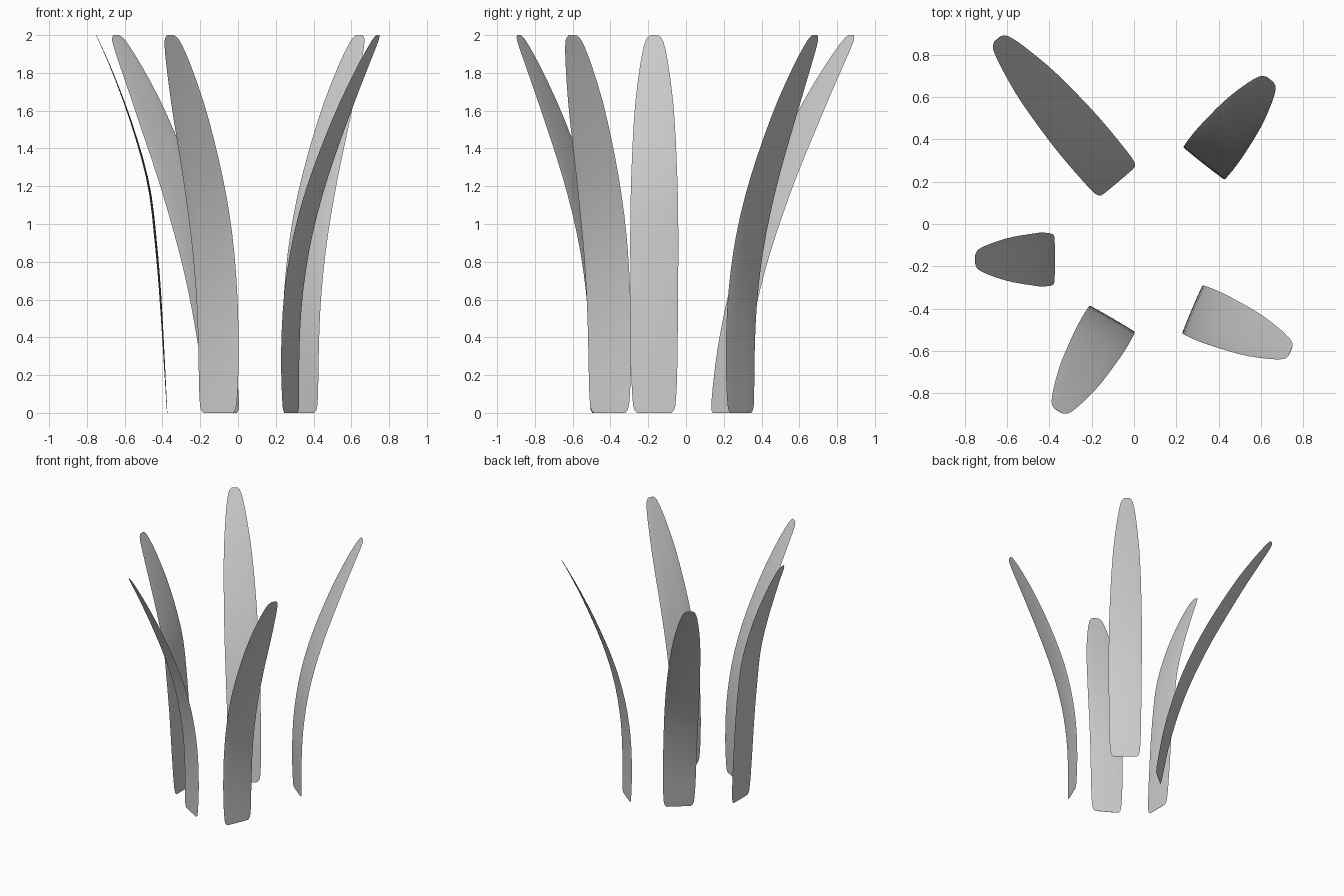
import bpy, bmesh, math
from mathutils import Vector

if "Cube" in bpy.data.objects:
    bpy.data.objects.remove(bpy.data.objects["Cube"])


def sample(points, z):
    """Smooth Hermite interpolation of (z, value) pairs."""
    n = len(points)

    def slope(k):
        a, b = points[max(k - 1, 0)], points[min(k + 1, n - 1)]
        return (b[1] - a[1]) / (b[0] - a[0])
    for i in range(n - 1):
        (z0, v0), (z1, v1) = points[i], points[i + 1]
        if z <= z1:
            h = z1 - z0
            t = (z - z0) / h
            return ((2*t**3 - 3*t**2 + 1) * v0 + (t**3 - 2*t**2 + t) * h * slope(i)
                    + (3*t**2 - 2*t**3) * v1 + (t**3 - t**2) * h * slope(i + 1))
    return points[-1][1]


# half width of every blade by height
WIDTH = [(0, .09), (.015, .105), (.06, .114), (.2, .121), (.5, .125), (1.0, .127),
         (1.3, .12), (1.6, .104), (1.8, .081), (1.92, .06), (1.98, .042), (2.0, .022)]

# outward lean by height
BEND = [(0, 0), (.3, -.004), (.6, .012), (.9, .06), (1.2, .145), (1.54, .278), (1.8, .397), (2, .5)]
BEND_UPRIGHT = [(0, 0), (.6, .035), (.9, .06), (1.2, .097), (1.5, .178), (1.8, .287), (2, .375)]
BEND_WIDE = [(0, 0), (.4, .075), (.8, .196), (1.2, .375), (1.6, .605), (1.8, .737), (2, .883)]

HEIGHTS = [0, .015, .04, .08] + [.15 + .1 * i for i in range(18)] + [1.9, 1.94, 1.97, 1.985, 2.0]
SECTION = [-1, -.85, -.45, 0, .45, .85, 1]


def blade(name, base, tip, bend):
    base = Vector((*base, 0))
    out = (Vector((*tip, 0)) - base).normalized()
    side = Vector((-out.y, out.x, 0))
    bm = bmesh.new()
    rings = []
    for z in HEIGHTS:
        w = sample(WIDTH, z)
        centre = base + out * sample(bend, z) + Vector((0, 0, z))
        thick = .001 + .005 * math.sin(math.pi * z / 2)
        # thin lens cross-section: outer face, then back along the inner face
        loop = [(s, 1) for s in SECTION] + [(s, -1) for s in SECTION[-2:0:-1]]
        rings.append([bm.verts.new(centre + side * w * s
                                   + out * f * thick * math.sqrt(max(0, 1 - s * s)))
                      for s, f in loop])
    n = len(rings[0])
    for a, b in zip(rings, rings[1:]):
        for i in range(n):
            j = (i + 1) % n
            bm.faces.new((a[i], a[j], b[j], b[i]))
    bm.faces.new(rings[0])
    bm.faces.new(rings[-1])
    bmesh.ops.recalc_face_normals(bm, faces=bm.faces)
    mesh = bpy.data.meshes.new(name)
    bm.to_mesh(mesh)
    bm.free()
    obj = bpy.data.objects.new(name, mesh)
    bpy.context.collection.objects.link(obj)
    bpy.ops.object.select_all(action='DESELECT')
    obj.select_set(True)
    bpy.context.view_layer.objects.active = obj
    bpy.ops.object.shade_smooth_by_angle(angle=math.radians(40))


# five leaf blades leaning outward around a ring
blade("leaf_back_left", (-.075, .2), (-.645, .875), BEND_WIDE)
blade("leaf_back_right", (.333, .29), (.645, .685), BEND)
blade("leaf_left", (-.375, -.168), (-.75, -.168), BEND_UPRIGHT)
blade("leaf_front_left", (-.105, -.452), (-.35, -.873), BEND)
blade("leaf_front_right", (.28, -.405), (.745, -.603), BEND)
